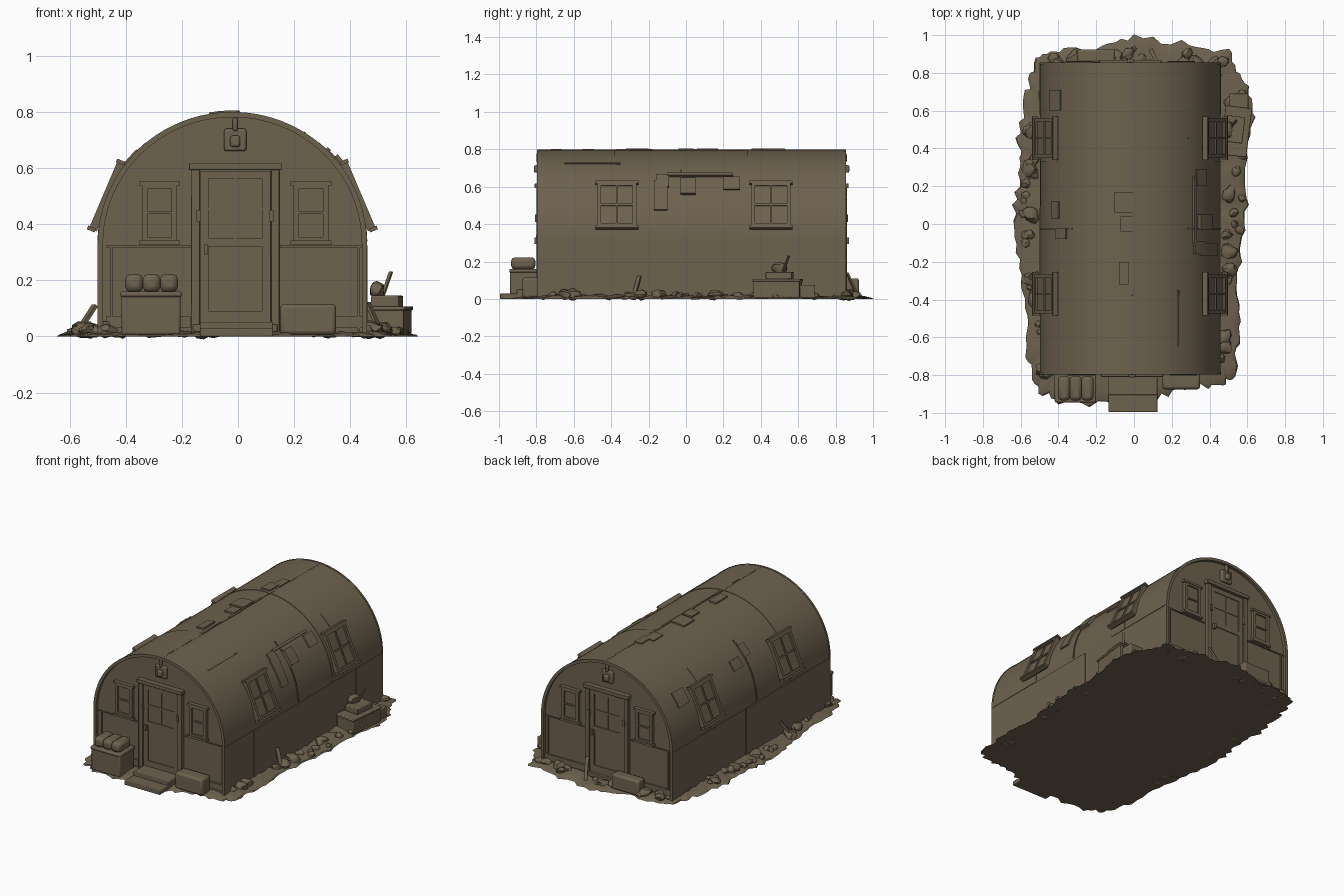
import bpy, bmesh, math, random
from mathutils import Matrix, Vector, noise

random.seed(4)
if "Cube" in bpy.data.objects:
    bpy.data.objects.remove(bpy.data.objects["Cube"], do_unlink=True)

mat = bpy.data.materials.new("weathered_brown")
mat.use_nodes = True
COLOUR = (0.156, 0.122, 0.078, 1)
mat.diffuse_color = COLOUR
bsdf = mat.node_tree.nodes["Principled BSDF"]
bsdf.inputs["Base Color"].default_value = COLOUR
bsdf.inputs["Roughness"].default_value = 0.9

CX, HALF, SPRING, RISE = -0.02, 0.475, 0.33, 0.465
FRONT, BACK = -0.79, 0.85


def finish(name, bm, angle=30):
    bmesh.ops.recalc_face_normals(bm, faces=bm.faces)
    me = bpy.data.meshes.new(name)
    bm.to_mesh(me)
    bm.free()
    me.materials.append(mat)
    me.shade_smooth()
    me.set_sharp_from_angle(angle=math.radians(angle))
    ob = bpy.data.objects.new(name, me)
    bpy.context.collection.objects.link(ob)
    return ob


def boxes(name, parts, frame=Matrix(), bevel=0.0):
    """One object from (centre, size) boxes placed in a frame."""
    bm = bmesh.new()
    for centre, size in parts:
        m = frame @ Matrix.Translation(centre) @ Matrix.Diagonal((*size, 1))
        bmesh.ops.create_cube(bm, size=1, matrix=m)
    ob = finish(name, bm)
    if bevel:
        mod = ob.modifiers.new("Bevel", 'BEVEL')
        mod.width, mod.segments = bevel, 2
    return ob


def section(s, off):
    """Hut cross-section: 0..180 is the arch, 60 units beyond is each straight wall."""
    a = math.radians(min(max(s, 0), 180))
    drop = max(-s, s - 180, 0) / 60
    return (CX + (HALF + off) * math.cos(a),
            SPRING * (1 - drop) + (RISE + off) * math.sin(a))


def extrude(name, outline, y0, y1):
    bm = bmesh.new()
    rings = [[bm.verts.new((x, y, z)) for x, z in outline] for y in (y0, y1)]
    n = len(outline)
    for i in range(n):
        j = (i + 1) % n
        bm.faces.new((rings[0][i], rings[0][j], rings[1][j], rings[1][i]))
    for r in rings:
        bm.faces.new(r)
    return finish(name, bm)


def sheet(name, s0, s1, y0, y1, off=0.004, inner=-0.014):
    """Curved sheet following the hut between two section positions."""
    n = max(2, int((s1 - s0) / 4))
    ss = sorted({s0 + (s1 - s0) * i / n for i in range(n + 1)}
                | {k for k in (0, 180) if s0 < k < s1})
    outer = [section(s, off) for s in ss]
    return extrude(name, outer + [section(s, inner) for s in reversed(ss)], y0, y1)


# Hut shell, end walls and raised end rims
sheet("roof_shell", -60, 240, FRONT, BACK, 0.0)
body = [section(s, -0.012) for s in range(-60, 241, 4)]
extrude("end_walls", body, FRONT + 0.014, BACK - 0.014)
for label, y in (("front", FRONT), ("back", BACK)):
    sheet(label + "_rim", -60, 240, y - 0.006, y + 0.006, 0.005)

# Overlapping roof sheets and lower wall panels
sheet("front_roof_sheet", 0, 180, FRONT, -0.38, 0.003)
sheet("back_roof_sheet", 0, 180, 0.33, BACK, 0.003)
breaks = [FRONT, -0.49, 0.09, 0.58, BACK]
for side, s in (("left", -58), ("right", 181)):
    for i in range(4):
        sheet(f"{side}_wall_panel_{i}", s, s + 57, breaks[i], breaks[i + 1] - 0.004, 0.003 + 0.003 * (i % 2))
for y in (-0.03, 0.45):
    sheet("left_roof_batten", 1, 50, y, y + 0.008, 0.006)
    sheet("right_roof_batten", 130, 179, y, y + 0.008, 0.006)

# Ragged ridge strip and loose patches
y = FRONT
while y < BACK - 0.02:
    step = min(random.uniform(0.05, 0.13), BACK - y)
    w = random.uniform(0.4, 1.1)
    mid = 87.5 + random.uniform(-0.4, 0.4)
    sheet("ridge_strip", mid - w, mid + w, y, y + step, random.uniform(0.003, 0.007))
    y += step
for y, s, w, d in ((0.35, 93, 4, 0.1), (0.06, 94, 6, 0.11), (-0.04, 92, 4, 0.08), (-0.32, 94, 3, 0.12),
                   (0.2, 38, 5, 0.09), (-0.16, 40, 5, 0.07), (0.03, 146, 4, 0.09), (-0.08, 140, 5, 0.06),
                   (0.6, 146, 6, 0.11), (0.43, 90, 3, 0.1), (-0.17, 29, 11, 0.07)):
    sheet("roof_patch", s - w, s + w, y, y + d, 0.01)
sheet("left_vent_hood", 29, 41, -0.03, 0.05, 0.022)
sheet("left_gutter", 44, 46, -0.1, 0.25, 0.014)
sheet("left_upper_lap", 57, 58, -0.65, -0.35, 0.007)


def window(name, frame, w, h, cols=2, rows=2, trim=0.02, depth=0.03):
    """Framed window; local x across, z up, -y outwards."""
    parts = [((0, 0.004, 0), (w, depth / 2, h))]
    for k in (-1, 1):
        parts.append(((k * (w - trim) / 2, 0, 0), (trim, depth, h)))
        parts.append(((0, 0, k * (h - trim) / 2), (w, depth, trim)))
    for i in range(1, cols):
        parts.append(((w * (i / cols - 0.5), 0, 0), (0.009, depth * 0.8, h)))
    for i in range(1, rows):
        parts.append(((0, 0, h * (i / rows - 0.5)), (w, depth * 0.8, 0.009)))
    parts.append(((0, -0.006, -h / 2), (w + 0.02, depth, 0.014)))
    parts.append(((0, -0.004, h / 2), (w + 0.02, depth, 0.014)))
    boxes(name, parts, frame)


# Side windows, leaning with the curve of the wall
for side, k in (("left", 1), ("right", -1)):
    for y in (-0.37, 0.455):
        frame = (Matrix.Translation((CX + k * 0.446, y, 0.5)) @ Matrix.Rotation(k * math.pi / 2, 4, 'Z')
                 @ Matrix.Rotation(math.radians(-23), 4, 'X'))
        window(side + "_window", frame, 0.21, 0.26)

# Both ends: door, windows, lamp and trim
for label, y, turn in (("front", FRONT + 0.012, 0), ("back", BACK - 0.012, math.pi)):
    end = Matrix.Translation((0, y, 0)) @ Matrix.Rotation(turn, 4, 'Z')
    mid = -0.01 if turn == 0 else 0.02
    at = end @ Matrix.Translation((mid, 0, 0))
    frame = [((k * 0.142, -0.004, 0.31), (0.03, 0.036, 0.6)) for k in (-1, 1)]
    frame.append(((0, -0.008, 0.605), (0.33, 0.046, 0.025)))
    frame.append(((0, -0.008, 0.03), (0.3, 0.046, 0.025)))
    boxes(label + "_door_frame", frame, at, 0.003)
    door = [((0, 0, 0.31), (0.255, 0.014, 0.57))]
    for k in (-1, 1):
        door.append(((k * 0.11, -0.006, 0.315), (0.03, 0.014, 0.55)))
        door.append(((k * 0.13, -0.018, 0.43), (0.014, 0.02, 0.04)))
    for z, h in ((0.575, 0.03), (0.335, 0.03), (0.065, 0.05)):
        door.append(((0, -0.006, z), (0.25, 0.014, h)))
    door.append(((0, -0.006, 0.455), (0.2, 0.01, 0.009)))
    door.append(((0, -0.006, 0.455), (0.009, 0.01, 0.22)))
    door.append(((-0.105, -0.02, 0.31), (0.014, 0.025, 0.035)))
    boxes(label + "_door", door, at)
    for k in (-1, 1):
        window(label + "_window", at @ Matrix.Translation((k * 0.27, -0.003, 0.44)), 0.125, 0.21, 1, 2)
        boxes(label + "_wall_seam", [((k * 0.31, 0, 0.32), (0.3, 0.01, 0.006)),
                                     ((k * 0.44, 0, 0.17), (0.008, 0.01, 0.3)),
                                     ((k * 0.31, 0, 0.05), (0.3, 0.02, 0.04))], at)
    boxes(label + "_lamp", [((0, -0.004, 0.7), (0.08, 0.025, 0.08)), ((0, -0.012, 0.755), (0.018, 0.02, 0.05)),
                            ((0, -0.02, 0.695), (0.036, 0.03, 0.04))], at, 0.008)

# Ragged ground slab
rim = [(0.48, -0.87), (0.54, -0.78), (0.56, -0.55), (0.55, -0.3), (0.58, -0.1), (0.6, 0.1), (0.6, 0.35),
       (0.64, 0.6), (0.58, 0.78), (0.5, 0.92), (0.3, 0.96), (0, 0.99), (-0.2, 0.93), (-0.4, 0.92),
       (-0.52, 0.88), (-0.57, 0.7), (-0.62, 0.45), (-0.6, 0.3), (-0.64, 0.1), (-0.62, -0.15),
       (-0.58, -0.4), (-0.57, -0.7), (-0.52, -0.88), (-0.4, -0.95), (-0.15, -0.96), (0.12, -0.93), (0.3, -0.86)]
edge = []
for a, b in zip(rim, rim[1:] + rim[:1]):
    for i in range(6):
        edge.append(Vector(a).lerp(Vector(b), i / 6) * random.uniform(0.975, 1.015))
bm = bmesh.new()
rings = []
for scale, height in ((1, 0), (0.99, 0.006), (0.94, 0.014), (0.87, 0.02), (0.7, 0.022)):
    rings.append([bm.verts.new((*(p * scale), height * random.uniform(0.6, 1.3))) for p in edge])
for lower, upper in zip(rings, rings[1:]):
    for i in range(len(edge)):
        j = (i + 1) % len(edge)
        bm.faces.new((lower[i], lower[j], upper[j], upper[i]))
bm.faces.new(rings[0])
bm.faces.new(rings[-1])
finish("ground", bm)


def lump(name, centre, size, seed=0, rough=0.35, detail=2):
    bm = bmesh.new()
    bmesh.ops.create_icosphere(bm, subdivisions=detail, radius=1)
    turn = Matrix.Rotation(seed, 4, 'Z')
    for v in bm.verts:
        v.co *= 1 + rough * noise.noise(v.co * 1.3 + Vector((seed, 0, 0)))
        v.co = Vector(centre) + turn @ Vector([c * s for c, s in zip(v.co, size)])
    finish(name, bm, 40)


# Rubble between the walls and the ground edge
for i in range(110):
    p = random.choice(edge) * random.uniform(0.85, 0.96)
    if p.y < -0.75 and abs(p.x) < 0.45:
        continue
    near = abs(p.x - CX) < HALF + 0.06
    r = random.uniform(0.012, 0.04 if near else 0.025)
    lump("rock", (p.x, p.y, 0.012 + r * 0.3), (r * 1.2, r, r * 0.75), i, 0.5)

# Front steps, crate with sacks and trunk
boxes("front_steps", [((-0.005, -0.845, 0.027), (0.26, 0.12, 0.05)),
                      ((-0.005, -0.945, 0.014), (0.26, 0.1, 0.028))], bevel=0.004)
boxes("front_crate", [((-0.31, -0.865, 0.08), (0.21, 0.15, 0.15)), ((-0.31, -0.865, 0.15), (0.22, 0.16, 0.02))],
      bevel=0.008)
for i in range(3):
    boxes("sack", [((-0.37 + 0.062 * i, -0.87, 0.19), (0.064, 0.13, 0.065))], bevel=0.02)
boxes("front_trunk", [((0.25, -0.83, 0.06), (0.2, 0.09, 0.11))], bevel=0.014)
boxes("back_trunk", [((-0.2, 0.89, 0.06), (0.2, 0.07, 0.1))], bevel=0.012)

# Crate pile on the left side
tilt = Matrix.Translation((0.54, 0.49, 0)) @ Matrix.Rotation(-0.12, 4, 'Z')
boxes("side_crate", [((0, 0, 0.05), (0.13, 0.25, 0.09)), ((0, 0, 0.1), (0.14, 0.26, 0.014))], tilt, 0.005)
boxes("side_box", [((-0.01, 0.01, 0.125), (0.1, 0.14, 0.04))], tilt, 0.005)
lump("side_bundle", (0.495, 0.5, 0.165), (0.028, 0.045, 0.032), 3)
boxes("small_side_crate", [((0.555, 0.65, 0.04), (0.1, 0.08, 0.07))], bevel=0.005)


def pole(name, a, b, w):
    a, b = Vector(a), Vector(b)
    turn = (b - a).to_track_quat('Z', 'Y').to_matrix().to_4x4()
    boxes(name, [((0, 0, 0), (w, w * 0.5, (b - a).length))], Matrix.Translation((a + b) / 2) @ turn)


# Leaning planks
pole("side_stake", (0.5, 0.5, 0.1), (0.545, 0.55, 0.23), 0.014)
pole("left_plank", (0.51, -0.28, 0.01), (0.462, -0.25, 0.12), 0.022)
pole("right_plank", (-0.575, -0.3, 0.01), (-0.51, -0.26, 0.11), 0.025)
pole("back_plank", (0.09, 0.92, 0.01), (0.12, 0.86, 0.14), 0.02)
